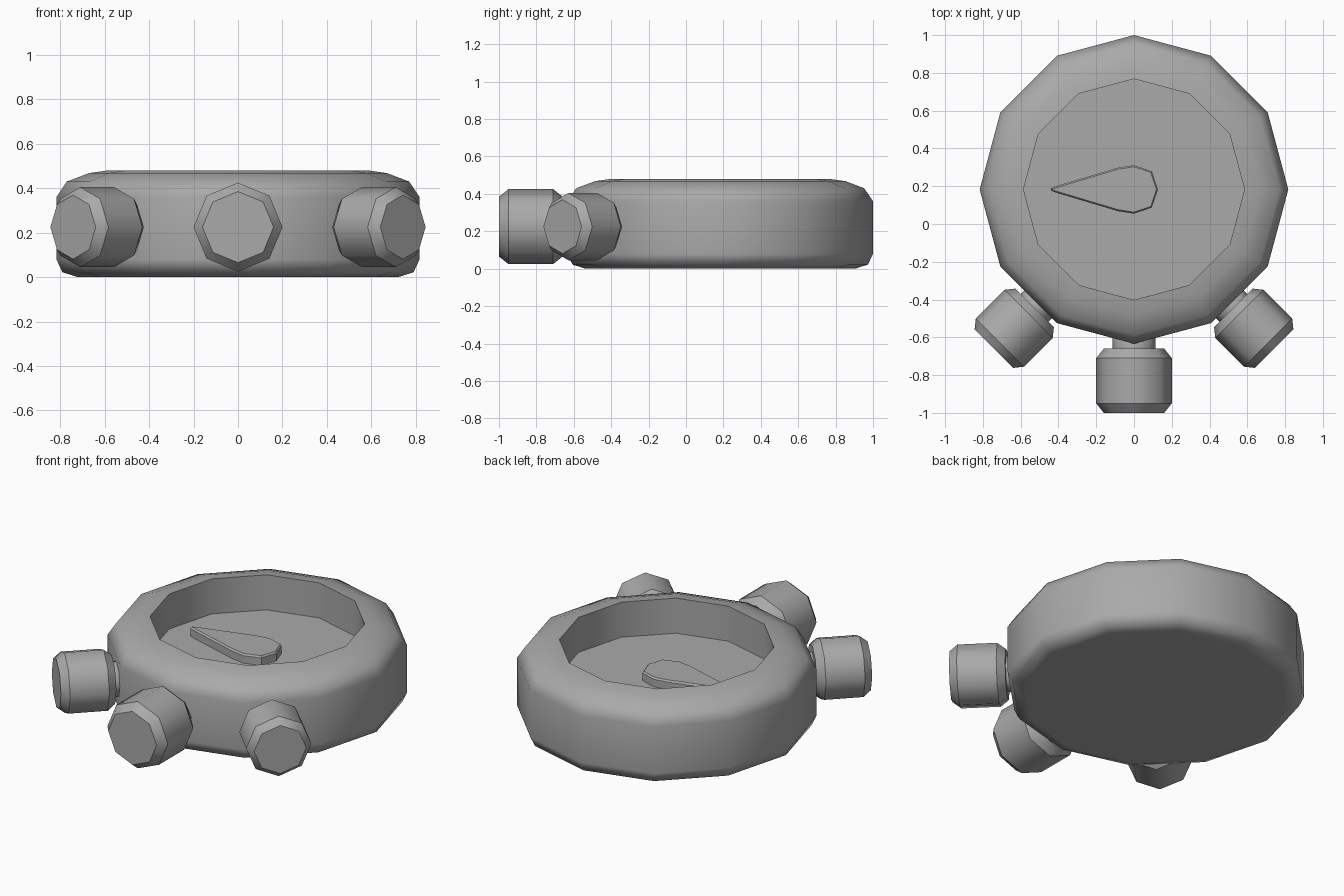
import bpy, bmesh
from math import sin, cos, pi, radians
from mathutils import Matrix, Vector

cube = bpy.data.objects.get("Cube")
if cube:
    bpy.data.objects.remove(cube, do_unlink=True)

grey = bpy.data.materials.new("plain grey")
grey.use_nodes = True
GREY = (0.4, 0.4, 0.4, 1)
grey.diffuse_color = GREY
grey.node_tree.nodes["Principled BSDF"].inputs["Base Color"].default_value = GREY


def finish(name, bm, smooth):
    bmesh.ops.recalc_face_normals(bm, faces=bm.faces)
    for f in bm.faces:
        f.smooth = smooth
    mesh = bpy.data.meshes.new(name)
    bm.to_mesh(mesh)
    bm.free()
    mesh.materials.append(grey)
    obj = bpy.data.objects.new(name, mesh)
    bpy.context.collection.objects.link(obj)
    return obj


def lathe(name, profile, sides, sharp, matrix):
    """Turn (radius, height) points round z, cap both ends, crease the sharp rings."""
    bm = bmesh.new()
    rings = [[bm.verts.new((r * cos(2 * pi * i / sides), r * sin(2 * pi * i / sides), z))
              for i in range(sides)] for r, z in profile]
    for a, b in zip(rings, rings[1:]):
        for i in range(sides):
            j = (i + 1) % sides
            bm.faces.new((a[i], a[j], b[j], b[i]))
    bm.faces.new(rings[0])
    bm.faces.new(rings[-1])
    for k in sharp:
        for i in range(sides):
            bm.edges.get((rings[k][i], rings[k][(i + 1) % sides])).smooth = False
    bm.transform(matrix)
    return finish(name, bm, True)


# Round case with a recessed dial
CENTRE_Y = 0.183
DIAL_Z = 0.27
case_profile = [(0.72, 0), (0.79, 0.022), (0.817, 0.08), (0.817, 0.36), (0.77, 0.43),
                (0.67, 0.468), (0.585, 0.48), (0.585, DIAL_Z)]
case = lathe("case", case_profile, 12, (6, 7), Matrix.Translation((0, CENTRE_Y, 0)))
weighted = case.modifiers.new("even shading", 'WEIGHTED_NORMAL')
weighted.keep_sharp = True

# Teardrop hand with a small chamfer
upper = [(-0.44, 0.006), (-0.41, 0.018), (-0.085, 0.115), (0, 0.128), (0.094, 0.096)]
outline = upper + [(0.127, 0)] + [(x, -y) for x, y in reversed(upper)]
bm = bmesh.new()
face = bm.faces.new([bm.verts.new((x, y + CENTRE_Y, DIAL_Z)) for x, y in outline])
if face.normal.z < 0:
    face.normal_flip()
top = bmesh.ops.extrude_face_region(bm, geom=[face])
verts = [v for v in top["geom"] if isinstance(v, bmesh.types.BMVert)]
bmesh.ops.translate(bm, verts=verts, vec=(0, 0, 0.045))
lid = [f for f in top["geom"] if isinstance(f, bmesh.types.BMFace)][0]
lid.normal_update()
bmesh.ops.inset_region(bm, faces=[lid], thickness=0.008)
bmesh.ops.translate(bm, verts=lid.verts, vec=(0, 0, 0.01))
finish("hand", bm, False)

# Three push buttons, each a stem with a chamfered cap
button_profile = [(0.115, -0.3), (0.115, -0.17), (0.16, -0.17), (0.2, -0.12),
                  (0.2, 0.12), (0.16, 0.17)]
for name, x, y, turn, size in (("middle_button", 0, -0.83, 0, 1),
                               ("left_button", 0.634, -0.552, 45, 0.9),
                               ("right_button", -0.634, -0.552, -45, 0.9)):
    place = (Matrix.Translation((x, y, 0.225)) @ Matrix.Rotation(radians(turn), 4, 'Z')
             @ Matrix.Rotation(pi / 2, 4, 'X') @ Matrix.Scale(size, 4))
    lathe(name, button_profile, 8, range(1, 6), place)
